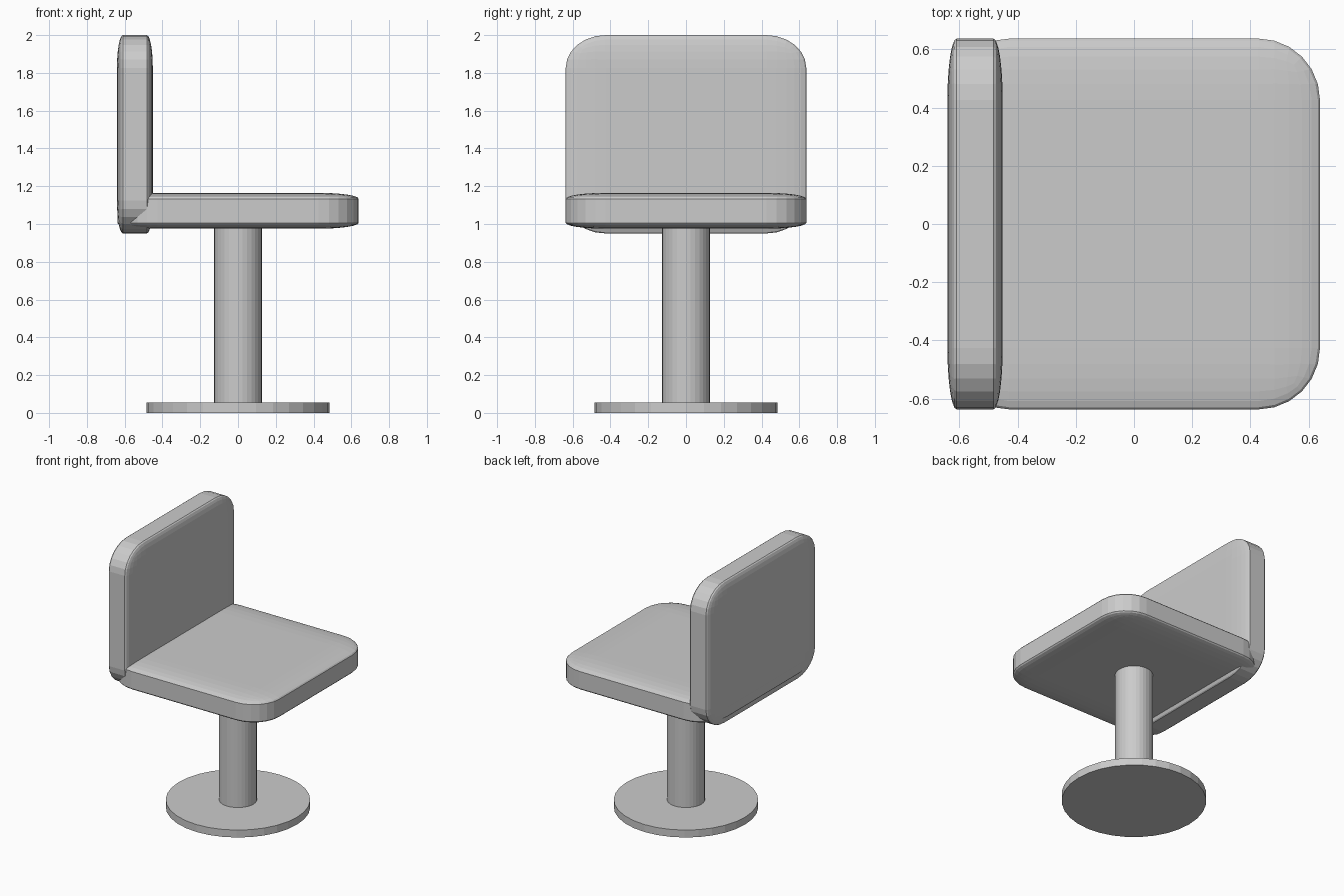
import bpy

cube = bpy.data.objects.get("Cube")
if cube:
    bpy.data.objects.remove(cube, do_unlink=True)

grey = bpy.data.materials.new("light grey")
grey.use_nodes = True
colour = (0.6, 0.6, 0.6, 1)
grey.diffuse_color = colour
grey.node_tree.nodes["Principled BSDF"].inputs["Base Color"].default_value = colour


def finish(name):
    obj = bpy.context.object
    obj.name = name
    obj.data.materials.append(grey)
    return obj


def cushion(name, centre, size):
    # Bevel a unit cube, then stretch it so the rounding follows the proportions
    bpy.ops.mesh.primitive_cube_add(size=1, location=centre)
    obj = finish(name)
    bevel = obj.modifiers.new("rounding", "BEVEL")
    bevel.width = 0.166
    bevel.segments = 6
    bevel.limit_method = "NONE"
    obj.scale = size


def disc(name, radius, bottom, top):
    bpy.ops.mesh.primitive_cylinder_add(
        vertices=32, radius=radius, depth=top - bottom,
        location=(0, 0, (bottom + top) / 2))
    finish(name)


# Pedestal
disc("base_plate", 0.485, 0, 0.055)
disc("column", 0.127, 0.03, 1.05)

# Upholstery
cushion("seat", (0, 0, 1.07), (1.278, 1.274, 0.19))
cushion("backrest", (-0.546, 0, 1.475), (0.19, 1.274, 1.05))
